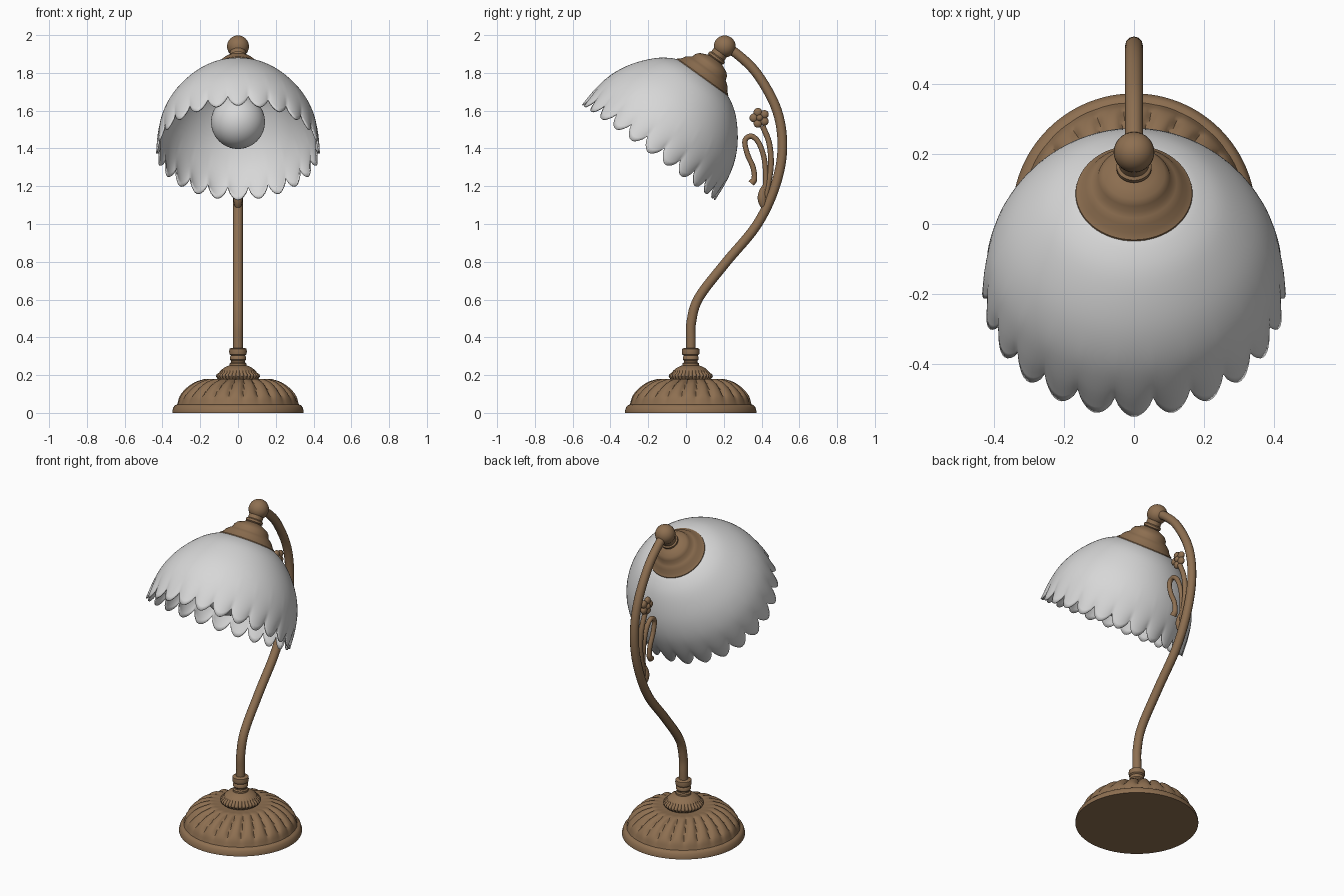
import bpy, bmesh, math
from mathutils import Vector

if "Cube" in bpy.data.objects:
    bpy.data.objects.remove(bpy.data.objects["Cube"])


def material(name, rgb):
    m = bpy.data.materials.new(name)
    m.diffuse_color = (*rgb, 1)
    m.use_nodes = True
    m.node_tree.nodes["Principled BSDF"].inputs["Base Color"].default_value = m.diffuse_color
    return m


BRONZE = material("antique_bronze", (0.27, 0.16, 0.082))
GLASS = material("white_glass", (0.68, 0.68, 0.68))
BASE_Y = 0.025
BALL = Vector((0, 0.205, 1.94))
TILT = -math.radians(35.7)


def smooth_path(pts, steps):
    """Catmull-Rom sampling of a list of points."""
    p = [Vector(q) for q in pts]
    p = [2 * p[0] - p[1]] + p + [2 * p[-1] - p[-2]]
    out = []
    for i in range(1, len(p) - 2):
        a, b, c, d = p[i - 1:i + 3]
        for k in range(steps):
            t = k / steps
            out.append(0.5 * (2 * b + (c - a) * t + (2 * a - 5 * b + 4 * c - d) * t * t
                              + (3 * b - a - 3 * c + d) * t ** 3))
    return out + [p[-2]]


def finish(ob, mat, angle=40):
    ob.data.materials.clear()
    ob.data.materials.append(mat)
    bpy.ops.object.select_all(action='DESELECT')
    ob.select_set(True)
    bpy.context.view_layer.objects.active = ob
    bpy.ops.object.shade_smooth_by_angle(angle=math.radians(angle))
    return ob


def lathe(name, profile, mat, n=48, loc=(0, 0, 0), tilt=0, shape=None, angle=40):
    """Spin (radius, z) pairs; shape(r, z, u) may modulate them, u=0 is the front."""
    bm = bmesh.new()
    rings = []
    for r, z in profile:
        ring = []
        for i in range(n):
            u = 2 * math.pi * i / n
            rr, zz = shape(r, z, u) if shape else (r, z)
            ring.append(bm.verts.new((rr * math.sin(u), -rr * math.cos(u), zz)))
        rings.append(ring)
    for a, b in zip(rings, rings[1:]):
        for i in range(n):
            j = (i + 1) % n
            bm.faces.new((a[i], a[j], b[j], b[i]))
    bmesh.ops.remove_doubles(bm, verts=bm.verts, dist=1e-5)
    bmesh.ops.recalc_face_normals(bm, faces=bm.faces)
    me = bpy.data.meshes.new(name)
    bm.to_mesh(me)
    bm.free()
    ob = bpy.data.objects.new(name, me)
    bpy.context.collection.objects.link(ob)
    ob.location = loc
    ob.rotation_euler.x = tilt
    return finish(ob, mat, angle)


def tube(name, yz, radius, steps=6, taper=None):
    """Round rod along (y, z) points in the x=0 plane."""
    pts = smooth_path([(0, y, z) for y, z in yz], steps)
    cu = bpy.data.curves.new(name, 'CURVE')
    cu.dimensions = '3D'
    cu.bevel_depth = radius
    cu.bevel_resolution = 4
    cu.use_fill_caps = True
    sp = cu.splines.new('POLY')
    sp.points.add(len(pts) - 1)
    for i, (q, p) in enumerate(zip(sp.points, pts)):
        q.co = (*p, 1)
        q.radius = taper(i / (len(pts) - 1)) if taper else 1
    ob = bpy.data.objects.new(name, cu)
    bpy.context.collection.objects.link(ob)
    bpy.ops.object.select_all(action='DESELECT')
    ob.select_set(True)
    bpy.context.view_layer.objects.active = ob
    bpy.ops.object.convert(target='MESH')
    return finish(bpy.context.object, BRONZE)


def ball(name, loc, r, scale=(1, 1, 1), seg=32):
    bpy.ops.mesh.primitive_uv_sphere_add(segments=seg, ring_count=seg // 2, radius=r, location=loc)
    ob = bpy.context.object
    ob.name = name
    ob.scale = scale
    return finish(ob, BRONZE, 60)


# Fluted base dome
def flutes(r, z, u):
    w = max(0, min(1, (r - 0.16) / 0.05)) * max(0, min(1, (0.325 - r) / 0.03))
    groove = (1 - abs(math.cos(12 * u + 8 * (r - 0.25)))) ** 1.5
    return r - 0.012 * w * groove, z - 0.014 * w * groove


dome = smooth_path([(0.322, 0.045, 0), (0.308, 0.09, 0), (0.275, 0.13, 0),
                    (0.228, 0.163, 0), (0.175, 0.18, 0)], 4)
lathe("base", [(0, 0), (0.348, 0), (0.348, 0.01), (0.342, 0.03), (0.334, 0.04)]
      + [(p.x, p.y) for p in dome] + [(0.15, 0.178), (0.1, 0.172), (0, 0.172)],
      BRONZE, 192, (0, BASE_Y, 0), shape=flutes)


# Beaded medallion on the base
def beads(r, z, u):
    w = 1 if r > 0.1 else 0
    return r - 0.009 * w * (1 - abs(math.cos(16 * u))), z


lathe("base_medallion", [(0, 0.17), (0.095, 0.172), (0.108, 0.18), (0.117, 0.193), (0.113, 0.205),
                         (0.101, 0.213), (0.092, 0.224), (0.075, 0.238), (0.055, 0.248),
                         (0.04, 0.253), (0, 0.253)],
      BRONZE, 192, (0, BASE_Y, 0), shape=beads)

# Turned collar where the stem starts
lathe("stem_collar", [(0, 0.245), (0.044, 0.245), (0.044, 0.262), (0.036, 0.268), (0.036, 0.275),
                      (0.042, 0.282), (0.042, 0.296), (0.037, 0.303), (0.045, 0.31),
                      (0.047, 0.325), (0.045, 0.339), (0.036, 0.344), (0, 0.344)],
      BRONZE, 40, (0, BASE_Y, 0))

# Swan-neck stem
tube("stem", [(0.026, 0.25), (0.026, 0.38), (0.028, 0.48), (0.068, 0.61), (0.21, 0.795),
              (0.375, 0.995), (0.472, 1.2), (0.51, 1.4), (0.482, 1.6), (0.38, 1.79),
              (0.27, 1.9), (0.205, 1.935)], 0.0255)
ball("top_ball", BALL, 0.058)

# Stepped shade holder, hanging from the ball along the tilted axis
lathe("shade_holder", [(0, -0.03), (0.042, -0.03), (0.042, -0.062), (0.05, -0.068), (0.05, -0.08),
                       (0.044, -0.086), (0.062, -0.094), (0.088, -0.106), (0.102, -0.122),
                       (0.108, -0.142), (0.122, -0.152), (0.138, -0.166), (0.15, -0.186),
                       (0.166, -0.198), (0.168, -0.207), (0.15, -0.21), (0, -0.2)],
      BRONZE, 64, BALL, TILT)


# Scalloped glass shade
def scallops(r, z, u):
    s = -z
    w = max(0, (s - 0.4) / 0.29) ** 2
    lobe = abs(math.cos(12 * u))
    return r + 0.014 * w * (lobe - 0.6), -(s - 0.068 * w * (1 - lobe ** 0.75))


prof = smooth_path([(0.12, -0.198, 0), (0.17, -0.208, 0), (0.242, -0.252, 0), (0.31, -0.322, 0),
                    (0.365, -0.402, 0), (0.402, -0.49, 0), (0.42, -0.59, 0), (0.424, -0.692, 0)], 4)
shade = lathe("shade", [(p.x, p.y) for p in prof], GLASS, 240, BALL, TILT, scallops, 50)
mod = shade.modifiers.new("thickness", 'SOLIDIFY')
mod.thickness = 0.008
mod.offset = 0

# Bulb and its socket
bulb = [(0, -0.635)] + [(0.143 * math.sin(a), -0.492 - 0.143 * math.cos(a))
                        for a in [math.pi * k / 24 for k in range(1, 19)]]
lathe("bulb", bulb + [(0.075, -0.37), (0.06, -0.33), (0, -0.33)], GLASS, 48, BALL, TILT)
lathe("bulb_socket", [(0, -0.2), (0.065, -0.2), (0.065, -0.345), (0, -0.345)], BRONZE, 32, BALL, TILT)

# Floral ornament on the stem: leaf, flower stalk, curl and blossom
tube("ornament_leaf", [(0.42, 1.07), (0.405, 1.12), (0.405, 1.17), (0.425, 1.23)], 0.024,
     taper=lambda t: 0.3 + 0.7 * math.sin(math.pi * min(1, t * 1.1 + 0.02)))
tube("flower_stalk", [(0.415, 1.12), (0.437, 1.22), (0.45, 1.32), (0.44, 1.43), (0.405, 1.52)], 0.015)
tube("curl", [(0.405, 1.14), (0.422, 1.22), (0.415, 1.34), (0.385, 1.43), (0.345, 1.465),
              (0.312, 1.44), (0.325, 1.37), (0.355, 1.3), (0.362, 1.24), (0.345, 1.215)], 0.014,
     taper=lambda t: 1 + 0.35 * max(0, t - 0.85) / 0.15)
for i in range(5):
    a = math.radians(90 + 18 + 72 * i)
    ball("petal_%d" % (i + 1), (0, 0.39 + 0.031 * math.cos(a), 1.562 + 0.031 * math.sin(a)),
         0.023, (0.75, 1, 1), 16)
ball("flower_centre", (0, 0.39, 1.562), 0.02, (1.2, 1, 1), 16)
